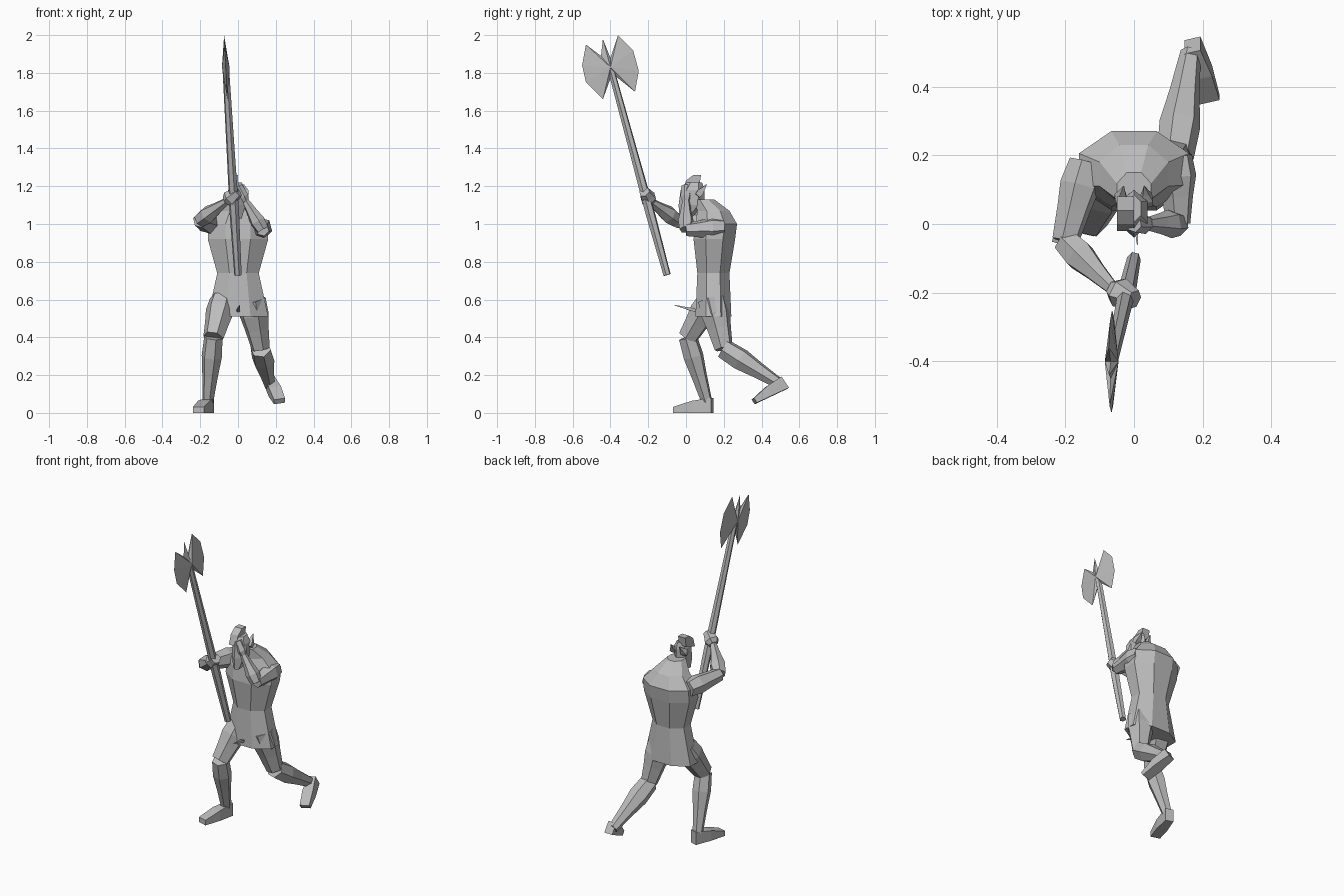
import bpy, bmesh, math
from mathutils import Vector

old = bpy.data.objects.get("Cube")
if old:
    bpy.data.objects.remove(old)

shade = (0.5, 0.5, 0.5, 1)
grey = bpy.data.materials.new("plain grey")
grey.use_nodes = True
grey.diffuse_color = shade
grey.node_tree.nodes["Principled BSDF"].inputs["Base Color"].default_value = shade


def finish(name, bm):
    bmesh.ops.recalc_face_normals(bm, faces=bm.faces)
    mesh = bpy.data.meshes.new(name)
    bm.to_mesh(mesh)
    bm.free()
    mesh.materials.append(grey)
    part = bpy.data.objects.new(name, mesh)
    bpy.context.collection.objects.link(part)


def skin(name, rings):
    """Join equal rings of points into a closed faceted skin."""
    bm = bmesh.new()
    loops = [[bm.verts.new(point) for point in ring] for ring in rings]
    for low, high in zip(loops, loops[1:]):
        for i in range(len(low)):
            bm.faces.new((low[i - 1], low[i], high[i], high[i - 1]))
    bm.faces.new(loops[0])
    bm.faces.new(loops[-1])
    finish(name, bm)


def stack(name, levels, sides=8):
    """Pile level rings, each given as height, half width, front and back."""
    rings = []
    for height, half, front, back in levels:
        centre = Vector((0, (front + back) / 2, height))
        ring = []
        for i in range(sides):
            angle = math.tau * (i + 0.5) / sides
            across, along = math.cos(angle), math.sin(angle)
            reach = math.cos(math.pi / sides)
            ring.append(centre + Vector((half * across, (back - front) / 2 * along, 0)) / reach)
        rings.append(ring)
    skin(name, rings)


def limb(name, start, end, thick, thin, muscle=1.2, sides=6):
    """Taper from start to end, swelling by the muscle factor near the start."""
    start, end = Vector(start), Vector(end)
    axis = (end - start).normalized()
    side = axis.orthogonal().normalized()
    other = axis.cross(side)
    belly = thick * muscle
    rings = []
    for along, radius in ((0, thick), (0.3, belly), (0.6, (belly + thin) / 2), (1, thin)):
        centre = start.lerp(end, along)
        ring = []
        for i in range(sides):
            angle = math.tau * i / sides
            ring.append(centre + radius * (side * math.cos(angle) + other * math.sin(angle)))
        rings.append(ring)
    skin(name, rings)


def foot(name, heel, toe, up, width):
    """Wedge from a tall narrow heel to a low broad toe."""
    heel, toe, up = Vector(heel), Vector(toe), Vector(up)
    across = (toe - heel).cross(up).normalized() * width
    rings = []
    for along, tall, broad in ((0, 1, 0.8), (0.5, 0.8, 1.1), (1, 0.4, 1)):
        base = heel.lerp(toe, along)
        rings.append([base - across * broad, base + across * broad,
                      base + across * broad + up * tall, base - across * broad + up * tall])
    skin(name, rings)


# Flared tunic, then chest and hunched shoulders
waist = (0.74, 0.11, 0.06, 0.23)
stack("tunic", [(0.51, 0.16, 0.05, 0.24), waist])
stack("torso", [waist, (0.92, 0.16, 0.04, 0.26), (1, 0.16, 0.05, 0.27),
                (1.07, 0.1, 0.06, 0.23), (1.13, 0.05, 0.04, 0.15)])

# Head with beard, folded crest and swept horns
stack("head", [(1.03, 0.02, -0.03, 0.02), (1.1, 0.04, -0.03, 0.09),
               (1.18, 0.04, -0.02, 0.09), (1.22, 0.02, 0.01, 0.08)], sides=6)
fold = [(-0.02, 1.17), (0, 1.23), (0.04, 1.26), (0.08, 1.26), (0.07, 1.2)]
skin("crest", [[(x, y, z) for y, z in fold] for x in (-0.05, 0)])
for label, sign in (("left", 1), ("right", -1)):
    limb(label + "_horn", (sign * 0.04, 0.06, 1.15), (sign * 0.03, 0.11, 1.21), 0.02, 0.002, sides=4)

# Right arm swings wide to grip the shaft
shoulder, elbow, wrist = (-0.14, 0.18, 1), (-0.2, -0.05, 1.02), (-0.06, -0.19, 1.12)
limb("right_upper_arm", shoulder, elbow, 0.05, 0.04)
limb("right_forearm", elbow, wrist, 0.04, 0.02)
limb("right_hand", wrist, (0, -0.22, 1.17), 0.03, 0.03, muscle=1.5)

# Left arm folds back up beside the beard
shoulder, elbow, wrist = (0.12, 0.2, 0.98), (0.13, 0, 0.97), (0.04, 0, 1.12)
limb("left_upper_arm", shoulder, elbow, 0.05, 0.035)
limb("left_forearm", elbow, wrist, 0.035, 0.02)
limb("left_hand", wrist, (0, 0, 1.2), 0.02, 0.025, muscle=1.5)

# Right leg stands bent
hip, knee, ankle = (-0.08, 0.13, 0.6), (-0.13, 0.01, 0.4), (-0.16, 0.11, 0.06)
limb("right_thigh", hip, knee, 0.07, 0.055, muscle=1.1)
limb("right_shin", knee, ankle, 0.05, 0.03, muscle=1.1)
foot("right_foot", (-0.15, 0.14, 0), (-0.21, -0.06, 0), (0, 0, 0.08), 0.03)

# Left leg trails and kicks back
hip, knee, ankle = (0.07, 0.14, 0.6), (0.12, 0.2, 0.34), (0.165, 0.5, 0.15)
limb("left_thigh", hip, knee, 0.08, 0.05, muscle=1)
limb("left_shin", knee, ankle, 0.055, 0.03, muscle=1.1)
foot("left_foot", (0.17, 0.54, 0.13), (0.22, 0.37, 0.05), (0, -0.04, 0.06), 0.03)

# Thin spike under the tunic hem
limb("loin_spike", (0, 0.06, 0.54), (0.01, -0.06, 0.57), 0.01, 0.002, sides=4)

# Long axe shaft and double blade, thickest at the hub
butt, hub = Vector((0, -0.1, 0.73)), Vector((-0.065, -0.4, 1.83))
limb("axe_shaft", butt, hub, 0.02, 0.018, muscle=1.3)
outline = [(-0.36, 2), (-0.28, 1.92), (-0.25, 1.81), (-0.27, 1.7), (-0.37, 1.78),
           (-0.4, 1.77), (-0.44, 1.66), (-0.53, 1.75), (-0.55, 1.84), (-0.53, 1.95),
           (-0.45, 1.89), (-0.44, 1.98), (-0.4, 1.88)]
bm = bmesh.new()
rim = [bm.verts.new((hub.x - (z - hub.z) / 20, y, z)) for y, z in outline]
for sign in (-1, 1):
    crown = bm.verts.new(hub + Vector((sign * 0.02, 0, 0)))
    for i in range(len(rim)):
        bm.faces.new((rim[i - 1], rim[i], crown))
finish("axe_blade", bm)
